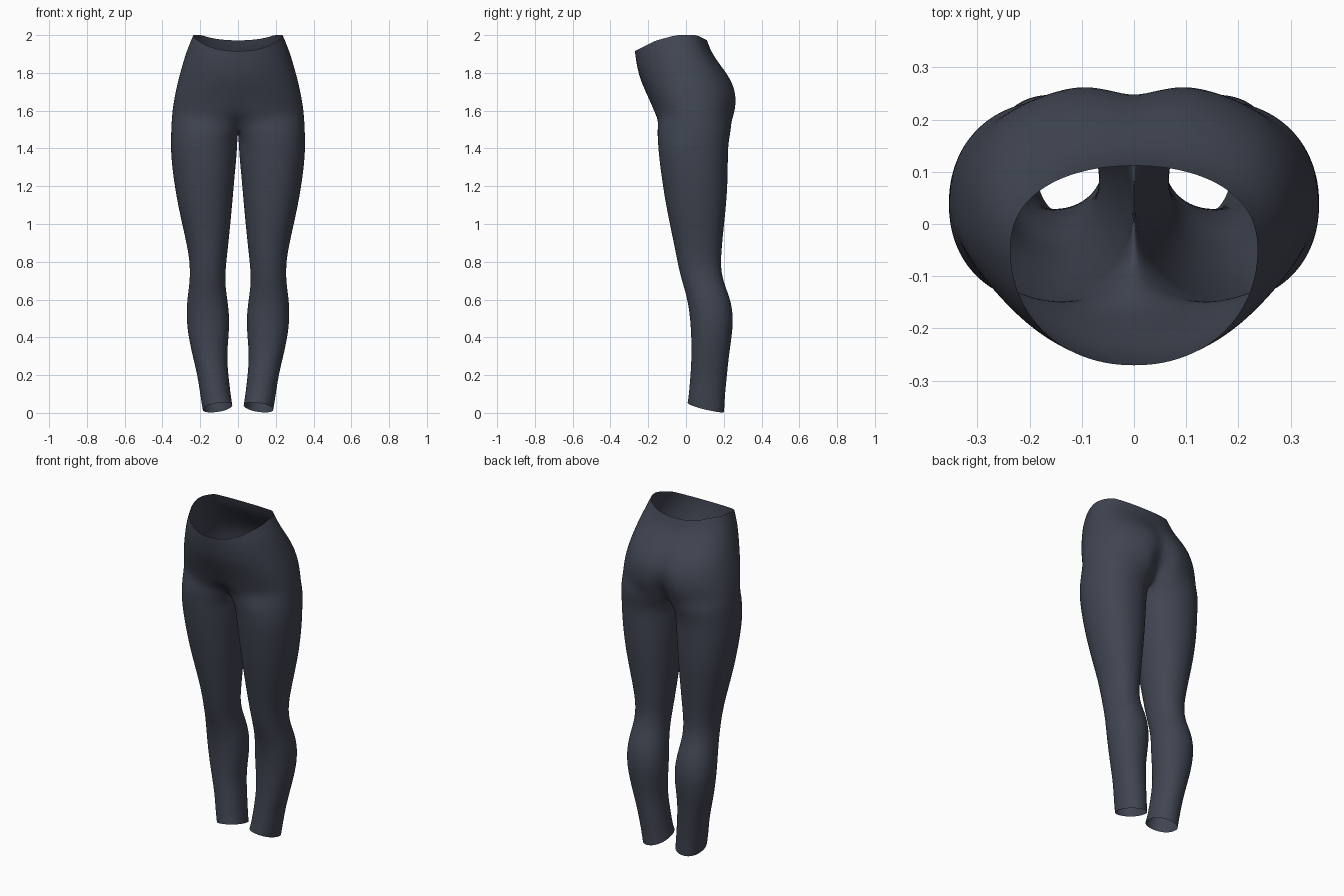
import bpy, bmesh
from math import sin, cos, radians, exp, pi

if "Cube" in bpy.data.objects:
    bpy.data.objects.remove(bpy.data.objects["Cube"])

M, K = 24, 7          # outer-arc segments, inner-thigh points per leg ring

# leg rings: z, inner x, outer x, front y, back y
LEG = [(0.0, .030, .187, .008, .202), (.09, .038, .199, .014, .206), (.2, .051, .215, .024, .217),
       (.3, .059, .240, .029, .227), (.4, .050, .262, .028, .242), (.5, .044, .274, .022, .252),
       (.6, .056, .270, .008, .237), (.68, .068, .257, -.016, .203), (.76, .066, .254, -.038, .184),
       (.85, .056, .262, -.055, .187), (1.0, .040, .296, -.086, .202), (1.12, .029, .322, -.110, .215),
       (1.25, .018, .343, -.130, .222), (1.36, .007, .355, -.144, .222), (1.44, .003, .356, -.150, .226)]
CROTCH = (1.51, .003, .354, -.153, .242)
# hip rings: z, half width, front y, back y, y of widest point, back cleft, front dip
HIPS = [(1.575, .350, -.168, .266, .03, .060, .015), (1.64, .342, -.190, .276, .02, .036, .004),
        (1.71, .329, -.217, .270, .01, .022, 0), (1.79, .309, -.242, .236, 0, .013, 0),
        (1.87, .287, -.257, .176, -.02, .005, 0), (1.94, .263, -.266, .130, -.04, 0, 0),
        (2.0, .237, -.271, .112, -.05, 0, 0)]


def spow(v, p):
    return abs(v) ** p * (1 if v >= 0 else -1)


def leg_point(row, a):
    z, xi, xo, yf, yb = row
    x = (xi + xo) / 2 + (xo - xi) / 2 * spow(cos(a), .94)
    y = (yf + yb) / 2 + (yb - yf) / 2 * spow(sin(a), .94)
    if z == 0:                                   # slanted ankle hem
        z = .029 - .024 * sin(a) - .012 * cos(a)
    return x, y, z


def rim_height(s):
    # waist edge: low in front, high at the sides, slight dip behind
    keys = [(-1, 1.915), (-.5, 1.97), (0, 2.0), (.6, 2.0), (1, 1.972)]
    for (a, za), (b, zb) in zip(keys, keys[1:]):
        if s <= b:
            return za + (zb - za) * (s - a) / (b - a)
    return keys[-1][1]


def hip_point(row, t):
    z, w, yf, yb, yc, cleft, dip = row
    s = sin(t)
    x = w * max(cos(t), 0) ** .94
    dent = exp(-(x / .055) ** 2)
    if s > 0:
        y = yc + (yb - yc) * s ** .85 - cleft * dent
    else:
        y = yc - (yc - yf) * (-s) ** .97 + dip * dent
    if z > 1.7:
        z = 1.7 + (z - 1.7) * (rim_height(s) - 1.7) / .3
    return x, y, z


bm = bmesh.new()
ts = [-pi / 2 + pi * i / M for i in range(M + 1)]
SPAN = 140 / 90
outer = [t * SPAN for t in ts]
inner = [radians(140 + 80 * (k + 1) / (K + 1)) for k in range(K)]


def bridge(lo, hi, closed):
    n = len(lo)
    for i in range(n if closed else n - 1):
        j = (i + 1) % n
        bm.faces.new((lo[i], lo[j], hi[j], hi[i]))


# leg: stacked closed rings
rings = [[bm.verts.new(leg_point(r, a)) for a in outer + inner] for r in LEG]

# crotch ring: inner points lie on the centre plane and weld to the other half
x_end, xo = leg_point(CROTCH, outer[0])[0], CROTCH[2]
row = []
for a in outer:
    x, y, z = leg_point(CROTCH, a)
    x = xo * (x - x_end) / (xo - x_end)
    row.append((max(x, 0), y, z + .012 * exp(-(x / .05) ** 2)))
row[0] = (0, *row[0][1:])
row[-1] = (0, *row[-1][1:])
for k in range(K):
    f = (k + 1) / (K + 1)
    row.append((0, row[M][1] + (row[0][1] - row[M][1]) * f, 1.521 - .03 * sin(pi * f)))
rings.append([bm.verts.new(p) for p in row])
for lo, hi in zip(rings, rings[1:]):
    bridge(lo, hi, True)

# hips: stacked half rings from front centre to back centre
half = [rings[-1][:M + 1]]
for r in HIPS:
    pts = [hip_point(r, t) for t in ts]
    pts[0], pts[-1] = (0, *pts[0][1:]), (0, *pts[-1][1:])
    half.append([bm.verts.new(p) for p in pts])
for lo, hi in zip(half, half[1:]):
    bridge(lo, hi, False)

bmesh.ops.recalc_face_normals(bm, faces=bm.faces)
if max(bm.faces, key=lambda f: f.calc_center_median().x).normal.x < 0:
    bmesh.ops.reverse_faces(bm, faces=bm.faces)
for f in bm.faces:
    f.smooth = True
mesh = bpy.data.meshes.new("leggings")
bm.to_mesh(mesh)
bm.free()

# dark slate cloth
cloth = bpy.data.materials.new("dark slate cloth")
cloth.diffuse_color = (.052, .060, .084, 1)
cloth.use_nodes = True
cloth.node_tree.nodes["Principled BSDF"].inputs["Base Color"].default_value = cloth.diffuse_color
mesh.materials.append(cloth)
leggings = bpy.data.objects.new("leggings", mesh)
bpy.context.collection.objects.link(leggings)

# mirror the second leg and smooth the surface
mir = leggings.modifiers.new("mirror", 'MIRROR')
mir.use_clip = True
mir.merge_threshold = .001
sub = leggings.modifiers.new("smooth", 'SUBSURF')
sub.levels = sub.render_levels = 2
